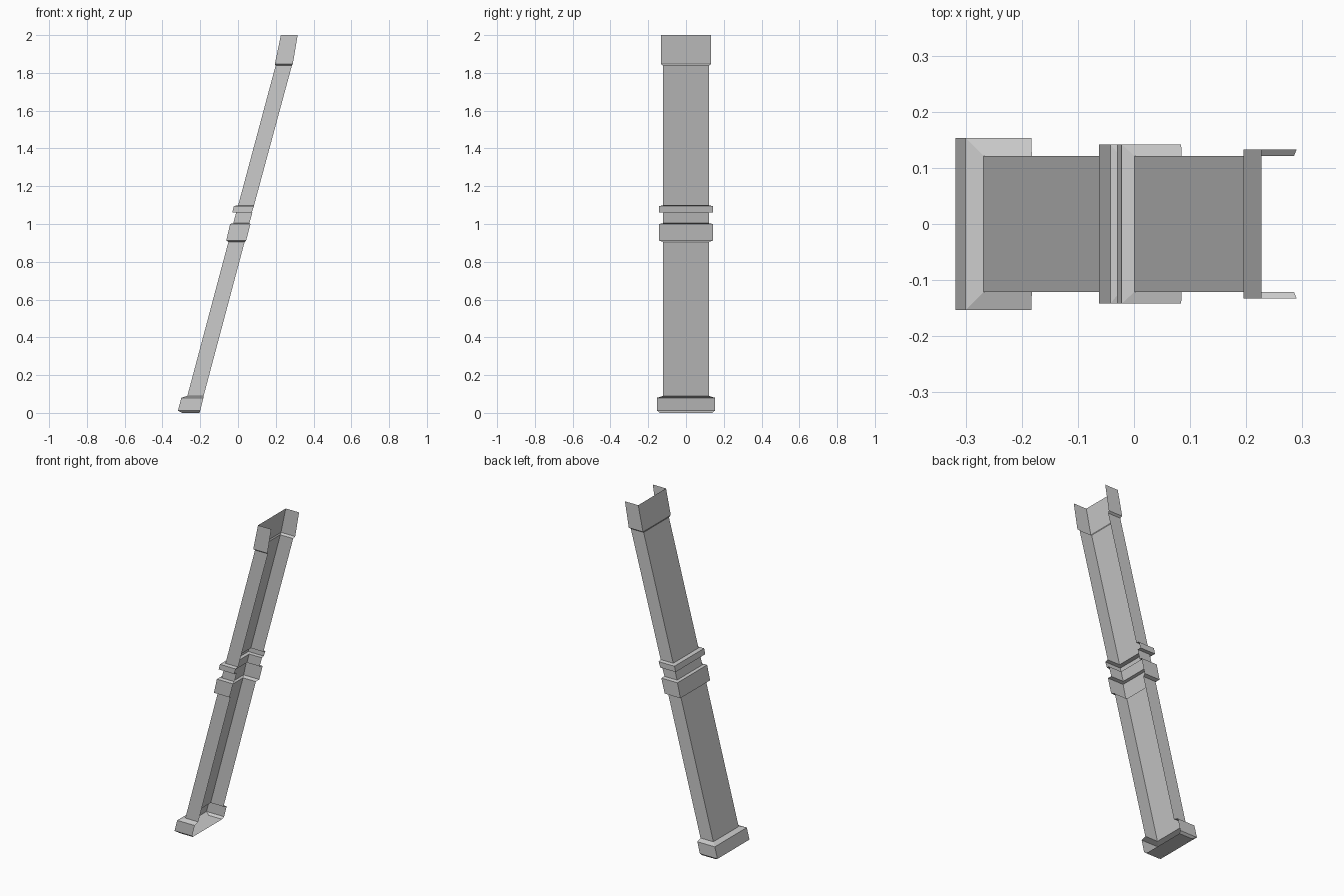
import bpy, bmesh

if "Cube" in bpy.data.objects:
    bpy.data.objects.remove(bpy.data.objects["Cube"])


def channel(name, levels, floor=False):
    """Loft a U-shaped sheet, open towards +x. Level = (z, back x, front x, half width)."""
    bm = bmesh.new()
    rings = []
    for z, back, front, w in levels:
        path = [(front, -w), (back, -w), (back, w), (front, w)]
        rings.append([bm.verts.new((x, y, z)) for x, y in path])
    for low, high in zip(rings, rings[1:]):
        for i in range(3):
            bm.faces.new((low[i + 1], low[i], high[i], high[i + 1]))
    if floor:
        bm.faces.new(rings[0])
    mesh = bpy.data.meshes.new(name)
    bm.to_mesh(mesh)
    bm.free()
    obj = bpy.data.objects.new(name, mesh)
    bpy.context.collection.objects.link(obj)
    return obj


# Shared section where each part meets the next
foot_top = (0.09, -0.268, -0.182, 0.121)
lower_end = (0.905, -0.051, 0.035, 0.121)
neck_low = (1.004, -0.025, 0.06, 0.121)
neck_high = (1.06, -0.010, 0.076, 0.121)
upper_start = (1.099, 0.001, 0.085, 0.121)
upper_end = (1.838, 0.199, 0.285, 0.121)

# Foot with closed sole and chamfered edges
channel("foot", [(0.0, -0.295, -0.205, 0.14),
                 (0.012, -0.318, -0.2, 0.153),
                 (0.08, -0.3, -0.183, 0.153),
                 foot_top], floor=True)

# Leaning shaft sections
channel("lower_shaft", [foot_top, lower_end])
channel("neck", [neck_low, neck_high])
channel("upper_shaft", [upper_start, upper_end])

# Collars around the middle
channel("wide_collar", [lower_end,
                        (0.912, -0.062, 0.043, 0.142),
                        (1.0, -0.042, 0.066, 0.142),
                        neck_low])
channel("narrow_collar", [neck_high,
                          (1.062, -0.03, 0.073, 0.142),
                          (1.095, -0.022, 0.084, 0.142),
                          upper_start])

# Open-topped head
channel("head", [upper_end,
                 (1.847, 0.195, 0.29, 0.133),
                 (2.0, 0.227, 0.316, 0.133)])
